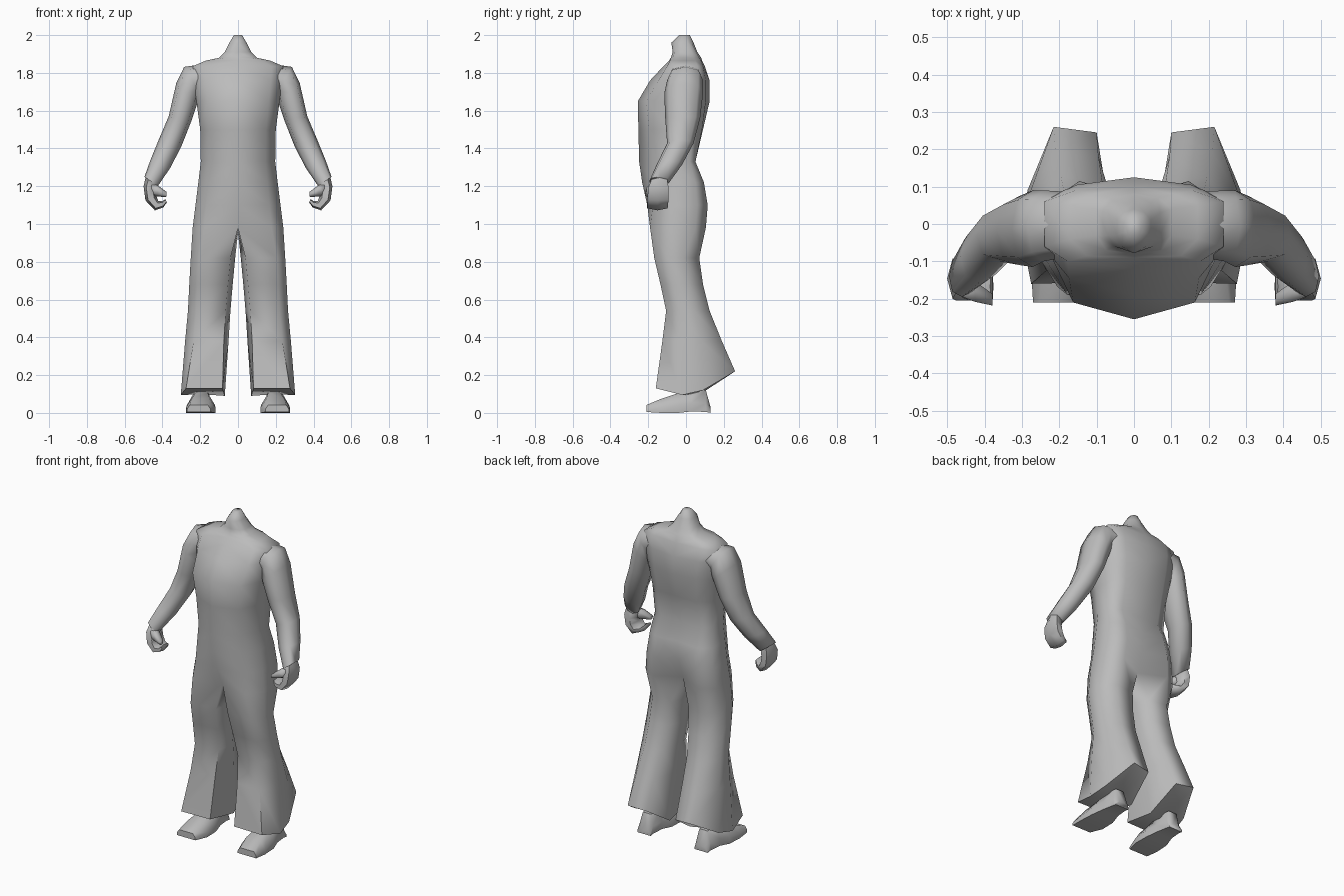
import bpy, bmesh, math

grey = bpy.data.materials.new("plain grey")
grey.diffuse_color = (0.5, 0.5, 0.5, 1)


def finish(name, bm, angle=74):
    """Turn a right-hand half into a mirrored, smooth-shaded object."""
    bmesh.ops.recalc_face_normals(bm, faces=bm.faces)
    me = bpy.data.meshes.new(name)
    bm.to_mesh(me)
    bm.free()
    me.materials.append(grey)
    ob = bpy.data.objects.new(name, me)
    bpy.context.collection.objects.link(ob)
    m = ob.modifiers.new("Mirror", 'MIRROR')
    m.use_clip = True
    m.merge_threshold = 0.0005
    bpy.ops.object.select_all(action='DESELECT')
    ob.select_set(True)
    bpy.context.view_layer.objects.active = ob
    bpy.ops.object.shade_smooth_by_angle(angle=math.radians(angle))
    return ob


def bridge(bm, a, b, closed=True):
    n = len(a)
    for i in range(n if closed else n - 1):
        j = (i + 1) % n
        bm.faces.new((a[i], a[j], b[j], b[i]))


def loft(bm, rings):
    vs = [[bm.verts.new(p) for p in r] for r in rings]
    for a, b in zip(vs, vs[1:]):
        bridge(bm, a, b)
    bm.faces.new(vs[0])
    bm.faces.new(vs[-1])


# Body: half rings from the neck stump down to the crotch
# z, half width, then y of front centre, front, side front, side back, back, back centre
TORSO = [
    (2.00, .022, -.035, -.03, -.02, .00, .015, .02),
    (1.96, .045, -.078, -.06, -.03, .01, .03, .04),
    (1.91, .07, -.07, -.06, -.03, .03, .055, .06),
    (1.88, .10, -.08, -.07, -.03, .04, .07, .08),
    (1.865, .17, -.09, -.085, -.04, .05, .08, .085),
    (1.835, .24, -.12, -.10, -.06, .06, .09, .10),
    (1.76, .235, -.19, -.145, -.07, .07, .105, .125),
    (1.65, .22, -.255, -.21, -.09, .06, .105, .125),
    (1.50, .20, -.252, -.195, -.09, .04, .085, .09),
    (1.33, .197, -.248, -.175, -.08, .02, .05, .05),
    (1.22, .21, -.232, -.175, -.08, .05, .095, .08),
    (1.10, .225, -.205, -.175, -.08, .06, .115, .07),
    (0.98, .24, -.15, -.19, -.09, .05, .105, .03),
]
bm = bmesh.new()
rows = []
for z, w, *ys in TORSO:
    xs = (0, .74 * w, w, w, .65 * w, 0)
    rows.append([bm.verts.new((x, y, z)) for x, y in zip(xs, ys)])
for a, b in zip(rows, rows[1:]):
    bridge(bm, a, b, closed=False)
bm.faces.new(rows[0])

# Trouser legs: the last half ring is closed by a crotch point and continues down
# z, inner x, outer x, front y, back y
LEG = [
    (0.82, .015, .25, -.168, .07),
    (0.68, .028, .258, -.135, .09),
    (0.54, .04, .265, -.105, .125),
    (0.38, .05, .28, -.125, .19),
]
prev = rows[-1] + [bm.verts.new((0, -.05, .95))]
for z, xi, xo, f, b in LEG:
    d = b - f
    pts = [(xi + .025, f + .01), (xo - .045, f), (xo, f + .3 * d), (xo, f + .65 * d),
           (xo - .07, b), (xi + .045, b - .01), (xi, f + .5 * d)]
    ring = [bm.verts.new((x, y, z)) for x, y in pts]
    bridge(bm, prev, ring)
    prev = ring
# Flared hem, rising towards the back, closed underneath
HEM = [(.082, -.155, .13), (.275, -.16, .13), (.303, -.02, .095), (.285, .09, .12),
       (.215, .26, .22), (.10, .245, .21), (.07, .06, .09)]
ring = [bm.verts.new(p) for p in HEM]
bridge(bm, prev, ring)
under = bm.verts.new((.18, .03, .098))
for i in range(7):
    bm.faces.new((ring[i], ring[(i + 1) % 7], under))
finish("body_and_trousers", bm)


def oval(inner, outer, y0, y1, n=8, p=.85):
    """Slightly squared ring spanning two points in x and z, and a range in y."""
    c = [(a + b) / 2 for a, b in zip(inner, outer)]
    h = [(b - a) / 2 for a, b in zip(inner, outer)]
    pts = []
    for i in range(n):
        t = 2 * math.pi * i / n
        u, v = [math.copysign(abs(k) ** p, k) for k in (math.cos(t), math.sin(t))]
        pts.append((c[0] + h[0] * u, (y0 + y1) / 2 + (y1 - y0) / 2 * v, c[1] + h[1] * u))
    return pts


# Arms: sleeve from inside the shoulder to the wrist
bm = bmesh.new()
loft(bm, [oval((.13, 1.70), (.19, 1.845), -.085, .085),
          oval((.20, 1.69), (.285, 1.832), -.10, .09),
          oval((.215, 1.64), (.327, 1.745), -.115, .09),
          oval((.245, 1.55), (.367, 1.57), -.11, .075),
          oval((.30, 1.41), (.42, 1.445), -.10, .04),
          oval((.36, 1.295), (.465, 1.335), -.155, -.02),
          oval((.425, 1.20), (.495, 1.25), -.195, -.085)])
finish("arms", bm)

# Hands: palm on the outer side with fingers curled inwards
bm = bmesh.new()
loft(bm, [oval((.425, 1.215), (.488, 1.25), -.185, -.095, 6),
          oval((.435, 1.165), (.50, 1.20), -.207, -.085, 6),
          oval((.43, 1.142), (.49, 1.125), -.212, -.085, 6),
          oval((.422, 1.122), (.44, 1.072), -.212, -.09, 6),
          oval((.40, 1.122), (.395, 1.088), -.212, -.11, 6),
          oval((.385, 1.132), (.376, 1.115), -.205, -.13, 6)])
finish("hands", bm)

# Thumbs
bm = bmesh.new()
loft(bm, [oval((.465, 1.15), (.455, 1.22), -.20, -.125, 6),
          oval((.425, 1.145), (.425, 1.205), -.212, -.15, 6),
          oval((.38, 1.143), (.378, 1.17), -.22, -.185, 6)])
finish("thumbs", bm)

# Shoes: y, inner x, outer x, top inner x, top outer x, top z, sole z
SHOES = [
    (-.21, .145, .27, .16, .255, .042, .005),
    (-.13, .12, .275, .15, .245, .075, 0),
    (-.04, .122, .27, .16, .225, .105, 0),
    (.03, .14, .25, .16, .225, .12, .008),
    (.105, .15, .24, .165, .22, .12, .005),
    (.13, .15, .24, .175, .215, .03, 0),
]
bm = bmesh.new()
loft(bm, [[(a, y, s), (b, y, s), (b, y, s + (t - s) * .4), (d, y, t), (c, y, t),
           (a, y, s + (t - s) * .4)] for y, a, b, c, d, t, s in SHOES])
finish("shoes", bm, 65)
